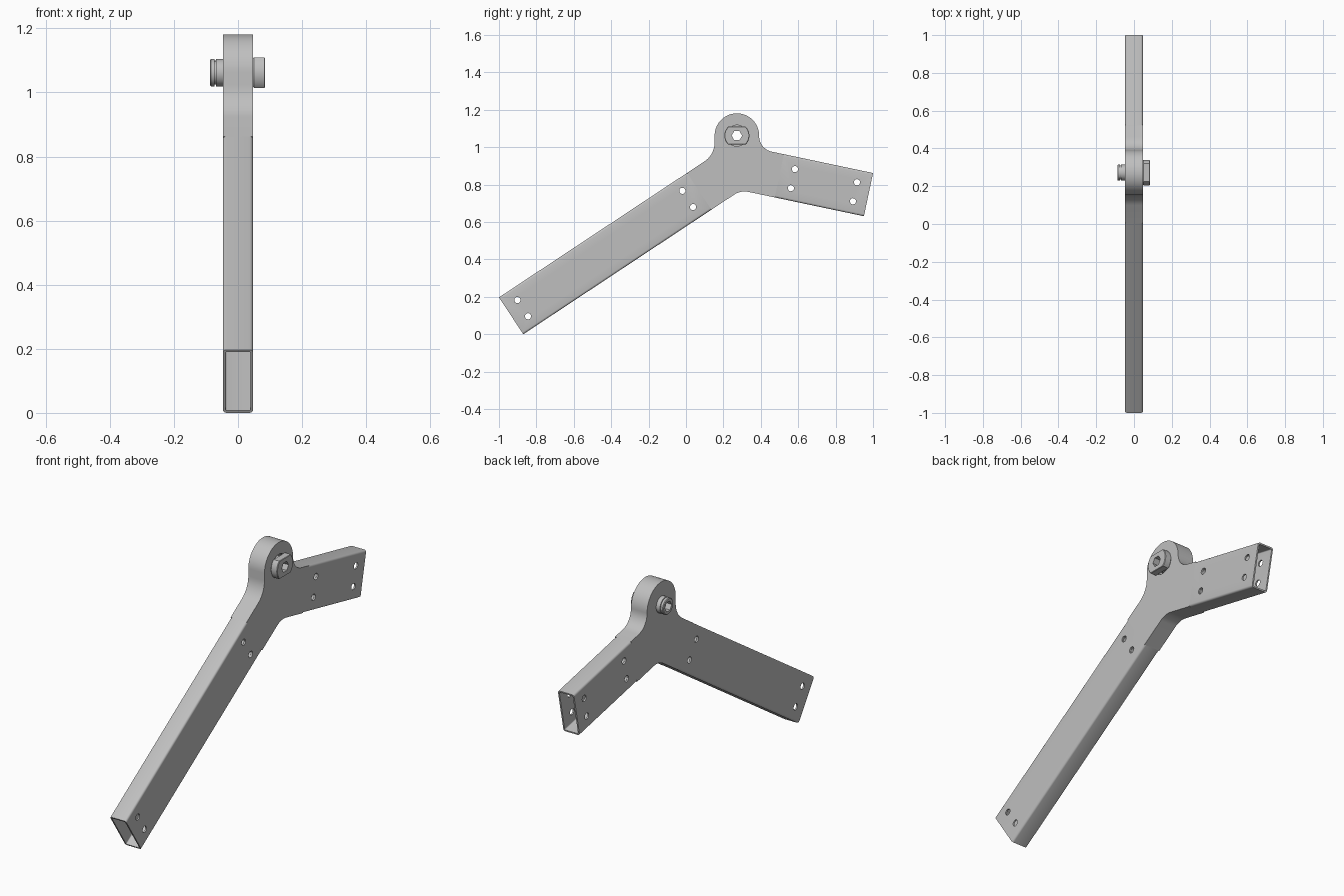
import bpy
import bmesh
from math import cos, sin, tan, pi, radians, sqrt
from mathutils import Vector

cube = bpy.data.objects.get("Cube")
if cube:
    bpy.data.objects.remove(cube, do_unlink=True)

steel = bpy.data.materials.new("grey_steel")
steel.use_nodes = True
grey = (0.52, 0.52, 0.52, 1)
steel.diffuse_color = grey
steel.node_tree.nodes["Principled BSDF"].inputs["Base Color"].default_value = grey

HALF = 0.047      # half thickness in x
DEPTH = 0.236     # tube height
WALL = 0.008
PIVOT = Vector((0.272, 1.062))


def loft(name, rings, closed=False):
    """Skin matching rings of points; cap the ends or join last to first."""
    bm = bmesh.new()
    loops = [[bm.verts.new(p) for p in ring] for ring in rings]
    n = len(loops[0])
    pairs = list(zip(loops, loops[1:])) + ([(loops[-1], loops[0])] if closed else [])
    for a, b in pairs:
        for i in range(n):
            j = (i + 1) % n
            bm.faces.new((a[i], a[j], b[j], b[i]))
    if not closed:
        bm.faces.new(loops[0])
        bm.faces.new(loops[-1])
    bmesh.ops.recalc_face_normals(bm, faces=bm.faces)
    mesh = bpy.data.meshes.new(name)
    bm.to_mesh(mesh)
    bm.free()
    mesh.materials.append(steel)
    obj = bpy.data.objects.new(name, mesh)
    bpy.context.collection.objects.link(obj)
    return obj


def prism(name, outline, x0, x1):
    return loft(name, [[(x, y, z) for y, z in outline] for x in (x0, x1)])


def circle(center, radius, sides):
    return [(center[0] + radius * cos(2 * pi * i / sides),
             center[1] + radius * sin(2 * pi * i / sides)) for i in range(sides)]


def fillet(before, corner, after, radius, steps=10):
    """Points of an arc rounding a corner."""
    a, b = (before - corner).normalized(), (after - corner).normalized()
    half = a.angle(b) / 2
    center = corner + (a + b).normalized() * radius / sin(half)
    start = corner + a * radius / tan(half) - center
    end = corner + b * radius / tan(half) - center
    sweep = start.angle(end)
    return [center + (start * sin((1 - i / steps) * sweep) + end * sin(i / steps * sweep))
            / sin(sweep) for i in range(steps + 1)]


def cut(obj, cutters):
    for cutter in cutters:
        mod = obj.modifiers.new("cut", 'BOOLEAN')
        mod.operation = 'DIFFERENCE'
        mod.solver = 'EXACT'
        mod.object = cutter
    bpy.context.view_layer.objects.active = obj
    for mod in list(obj.modifiers):
        bpy.ops.object.modifier_apply(modifier=mod.name)


def discard(cutters):
    for cutter in cutters:
        bpy.data.objects.remove(cutter, do_unlink=True)


def meet(p, d, q, e):
    """Intersection of two lines."""
    w = q - p
    return p + d * (w.x * e.y - w.y * e.x) / (d.x * e.y - d.y * e.x)


def section(w, h, r):
    """Rounded rectangle."""
    pts = []
    for k, (sx, sy) in enumerate(((1, 1), (-1, 1), (-1, -1), (1, -1))):
        for i in range(5):
            t = pi / 2 * (k + i / 4)
            pts.append((sx * (w - r) + r * cos(t), sy * (h - r) + r * sin(t)))
    return pts


def arm(label, top, along, length):
    """Hollow tube with its drilled holes and the plug filling its inner end."""
    up = Vector((-along.y, along.x))
    if up.y < 0:
        up = -up
    mid = top - up * DEPTH / 2

    def ring(w, h, r, s):
        out = []
        for a, b in section(w, h, r):
            p = mid + along * s + up * b
            out.append((a, p.x, p.y))
        return out

    outer = (HALF, DEPTH / 2, 0.011)
    inner = (HALF - WALL, DEPTH / 2 - WALL, 0.005)
    tube = loft(label + "_tube", [ring(*outer, 0), ring(*outer, length),
                                  ring(*inner, length), ring(*inner, 0)], closed=True)
    fit = (HALF - WALL - 0.001, DEPTH / 2 - WALL - 0.001, 0.004)
    plug = loft(label + "_plug", [ring(*fit, length - 0.14), ring(*fit, length + 0.01)])
    drills = [prism("drill", circle(mid + along * s + up * b, 0.0165, 20), -0.2, 0.2)
              for s in (0.074, length - 0.074) for b in (-0.052, 0.052)]
    cut(tube, drills)
    cut(plug, drills[2:])
    discard(drills)
    return top + along * length, up


# Tubes
low_dir = Vector((cos(radians(33.5)), sin(radians(33.5))))
high_dir = Vector((-cos(radians(11.9)), sin(radians(11.9))))
low_top, low_up = arm("long", Vector((-1, 0.197)), low_dir, 1.206)
high_top, high_up = arm("short", Vector((1, 0.862)), high_dir, 0.487)

# Joint with rounded pivot boss
R = 0.119
low_bottom, high_bottom = low_top - low_up * DEPTH, high_top - high_up * DEPTH
vertical = Vector((0, 1))
left, right = PIVOT - Vector((R, 0)), PIVOT + Vector((R, 0))
crotch = meet(low_bottom, low_dir, high_bottom, high_dir)
left_corner = meet(low_top, low_dir, left, vertical)
right_corner = meet(high_top, high_dir, right, vertical)
outline = [low_top] + fillet(low_top, left_corner, left, 0.12)
outline += [PIVOT + Vector((-R * cos(pi * i / 32), R * sin(pi * i / 32))) for i in range(33)]
outline += fillet(right, right_corner, high_top, 0.085) + [high_top, high_bottom]
outline += fillet(high_bottom, crotch, low_bottom, 0.1) + [low_bottom]
joint = prism("joint_bracket", outline, -HALF, HALF)
bores = [prism("bore", circle(PIVOT, 0.0436, 48), -0.2, 0.2),
         prism("counterbore", circle(PIVOT, 0.056, 48), 0.02, 0.2)]
cut(joint, bores)
discard(bores)

# Hollow bolt: grooved shaft and head with two wrench flats
steps = [(HALF, 0.043), (-0.069, 0.043), (-0.069, 0.037), (-0.073, 0.037),
         (-0.073, 0.043), (-0.084, 0.043), (-0.0875, 0.039)]
shaft = loft("bolt_shaft", [[(x, y, z) for y, z in circle(PIVOT, r, 48)] for x, r in steps])


def flatted(radius, flat):
    limit = sqrt(radius ** 2 - flat ** 2) / radius
    pts = []
    for side in (1, -1):
        for i in range(17):
            s = (2 * i / 16 - 1) * math_angle(limit)
            pts.append((PIVOT.x + side * radius * cos(s), PIVOT.y + side * radius * sin(s)))
    return pts


def math_angle(cosine):
    return Vector((1, 0)).angle(Vector((cosine, sqrt(1 - cosine ** 2))))


head = loft("bolt_head", [[(x, y, z) for y, z in flatted(r, f)] for x, r, f in
                          ((HALF, 0.064, 0.045), (0.05, 0.067, 0.0475),
                           (0.082, 0.067, 0.0475), (0.0845, 0.064, 0.0455))])
key = prism("key", circle(PIVOT, 0.028, 6), -0.2, 0.2)
cut(shaft, [key])
cut(head, [key])
discard([key])

# Smooth the curved surfaces, keep edges sharp
for obj in bpy.context.collection.objects:
    if obj.type == 'MESH' and obj.data.materials and obj.data.materials[0] == steel:
        bpy.ops.object.select_all(action='DESELECT')
        obj.select_set(True)
        bpy.context.view_layer.objects.active = obj
        bpy.ops.object.shade_smooth_by_angle(angle=radians(30))
